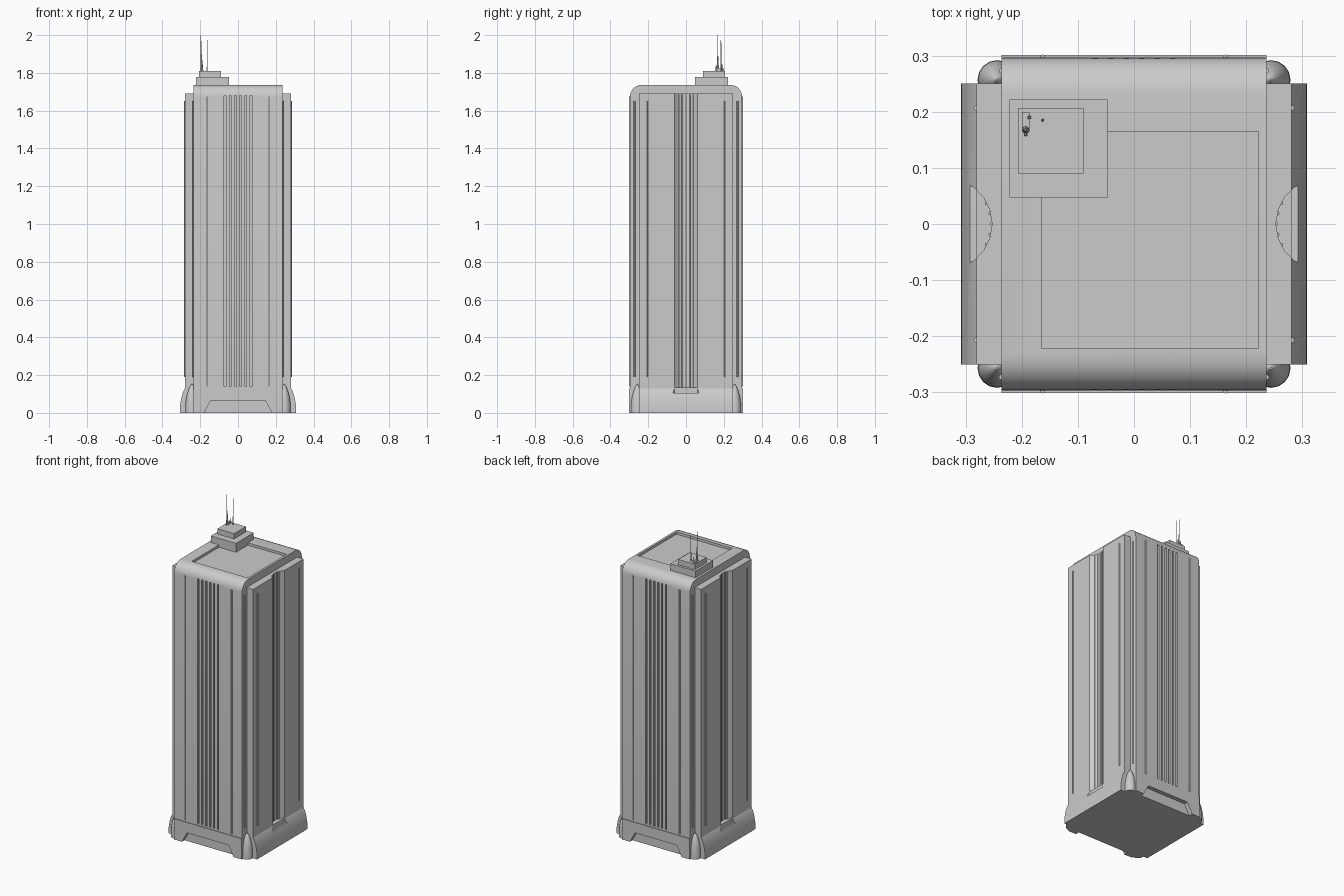
import bpy
import bmesh
from math import sin, cos, pi, radians
from mathutils import Vector

old = bpy.data.objects.get("Cube")
if old:
    bpy.data.objects.remove(old)

grey = bpy.data.materials.new("concrete grey")
grey.use_nodes = True
COLOUR = (0.6, 0.6, 0.6, 1)
grey.diffuse_color = COLOUR
grey.node_tree.nodes["Principled BSDF"].inputs["Base Color"].default_value = COLOUR


def finish(name, bm, smooth=False):
    bmesh.ops.recalc_face_normals(bm, faces=bm.faces)
    mesh = bpy.data.meshes.new(name)
    bm.to_mesh(mesh)
    bm.free()
    mesh.materials.append(grey)
    obj = bpy.data.objects.new(name, mesh)
    bpy.context.collection.objects.link(obj)
    if smooth:
        activate(obj)
        bpy.ops.object.shade_smooth_by_angle(angle=radians(35))
    return obj


def activate(obj):
    bpy.ops.object.select_all(action="DESELECT")
    obj.select_set(True)
    bpy.context.view_layer.objects.active = obj


def prism(name, points, direction, smooth=False):
    """Extrude a closed outline of 3D points along a direction."""
    bm = bmesh.new()
    face = bm.faces.new([bm.verts.new(p) for p in points])
    new = bmesh.ops.extrude_face_region(bm, geom=[face])["geom"]
    verts = [v for v in new if isinstance(v, bmesh.types.BMVert)]
    bmesh.ops.translate(bm, verts=verts, vec=Vector(direction))
    return finish(name, bm, smooth)


def box(name, x0, x1, y0, y1, z0, z1):
    outline = [(x0, y0, z0), (x1, y0, z0), (x1, y1, z0), (x0, y1, z0)]
    return prism(name, outline, (0, 0, z1 - z0))


def rod(name, x, y, z0, z1, r0, r1=None, sides=8):
    bm = bmesh.new()
    bmesh.ops.create_cone(bm, cap_ends=True, segments=sides, radius1=r0,
                          radius2=r0 if r1 is None else r1, depth=z1 - z0)
    bmesh.ops.translate(bm, verts=bm.verts, vec=(x, y, (z0 + z1) / 2))
    return finish(name, bm, True)


def cut(target, cutters):
    for cutter in cutters:
        activate(target)
        mod = target.modifiers.new("cut", "BOOLEAN")
        mod.operation = "DIFFERENCE"
        mod.solver = "EXACT"
        mod.object = cutter
        bpy.ops.object.modifier_apply(modifier=mod.name)


def discard(cutters):
    for cutter in cutters:
        bpy.data.objects.remove(cutter)


W, D, TOP, R = 0.236, 0.297, 1.737, 0.063

# Main tower with rounded front and back roof edges
arc = [(D - R + R * cos(a), TOP - R + R * sin(a)) for a in (i * pi / 12 for i in range(7))]
profile = [(D, 0)] + arc + [(-y, z) for y, z in reversed(arc)] + [(-D, 0)]
tower = prism("main_tower", [(-W, y, z) for y, z in profile], (2 * W, 0, 0), True)

# Roof well and vertical grooves of the front and back
cutters = [box("roof_well_cutter", -0.165, 0.222, -0.222, 0.165, TOP - 0.015, 1.8)]
for s in (-1, 1):
    for i in range(6):
        x = (i - 2.5) * 0.0275
        y0, y1 = sorted((s * 0.285, s * 0.32))
        cutters.append(box("groove_cutter", x - 0.005, x + 0.005, y0, y1, 0.14, 1.68))

# Trapezoid entrance recess at the foot of the front and back
entrances = []
for s in (-1, 1):
    outline = [(-0.18, -0.01), (-0.18, 0), (-0.145, 0.065), (0.145, 0.065), (0.18, 0), (0.18, -0.01)]
    entrances.append(prism("entrance_cutter", [(x, s * 0.275, z) for x, z in outline], (0, s * 0.05, 0)))
cut(tower, cutters + entrances)

# Base plates on the front and back
for s, word in ((-1, "front"), (1, "back")):
    y0, y1 = sorted((s * 0.28, s * 0.301))
    plate = box(word + "_base_plate", -W, W, y0, y1, 0, 0.13)
    cut(plate, entrances)
discard(cutters + entrances)

# Side bays with flared skirts and a scalloped channel
for s, word in ((1, "left"), (-1, "right")):
    bay = box(word + "_bay", *sorted((s * 0.2, s * 0.281)), -0.25, 0.25, 0, 1.69)
    flare = [(0.27, 0), (0.308, 0), (0.307, 0.04), (0.300, 0.08), (0.291, 0.11), (0.281, 0.13), (0.27, 0.13)]
    skirt = prism(word + "_skirt", [(s * x, -0.25, z) for x, z in flare], (0, 0.5, 0), True)
    channel = rod("channel_cutter", s * 0.334, 0, 0.105, 1.8, 0.081, sides=20)
    cut(bay, [channel])
    cut(skirt, [channel])
    discard([channel])
    # Curved sill and slender ribs in the channel
    for i in range(-2, 3):
        a = i * 0.24
        rod(word + "_channel_rib", s * (0.334 - 0.081 * cos(a)), 0.081 * sin(a), 0.135, 1.685, 0.004)
    sill = [(s * 0.281, 0.06, 0.1), (s * 0.281, -0.06, 0.1), (s * 0.25, -0.06, 0.1), (s * 0.25, 0.06, 0.1)]
    prism(word + "_channel_sill", sill, (0, 0, 0.034))

# Corner feet shaped like pointed bullets, and thin vertical strips
for sx in (-1, 1):
    for sy in (-1, 1):
        bm = bmesh.new()
        rings = []
        for z, r in ((0, 0.035), (0.05, 0.034), (0.09, 0.028), (0.12, 0.019), (0.14, 0.01), (0.152, 0.002)):
            rings.append([bm.verts.new((sx * 0.244 + r * cos(k * pi / 8), sy * 0.257 + r * sin(k * pi / 8), z))
                          for k in range(16)])
        for low, high in zip(rings, rings[1:]):
            for k in range(16):
                n = (k + 1) % 16
                bm.faces.new((low[k], low[n], high[n], high[k]))
        bm.faces.new(rings[0])
        bm.faces.new(rings[-1])
        finish("corner_foot", bm, True)
        rod("corner_strip", sx * 0.236, sy * 0.273, 0.19, 1.65, 0.005)
        rod("side_strip", sx * 0.281, sy * 0.207, 0.19, 1.65, 0.005)
        rod("face_strip", sx * 0.163, sy * 0.297, 0.14, 1.675, 0.005)

# Stepped roof house
box("roof_house_lower", -0.222, -0.047, 0.047, 0.222, 1.715, 1.778)
box("roof_house_upper", -0.207, -0.09, 0.09, 0.207, 1.77, 1.811)

# Masts and small roof equipment
box("mast_plinth", -0.2, -0.186, 0.165, 0.2, 1.805, 1.822)
rod("tall_mast_base", -0.193, 0.168, 1.81, 1.9, 0.007, 0.002)
rod("tall_mast", -0.196, 0.168, 1.81, 2.0, 0.0025, 0.0015, 6)
rod("short_mast", -0.163, 0.185, 1.81, 1.975, 0.003, 0.0015, 6)
rod("small_aerial", -0.187, 0.19, 1.81, 1.845, 0.004, 0.002, 6)
rod("small_aerial", -0.193, 0.16, 1.81, 1.84, 0.004, 0.002, 6)
